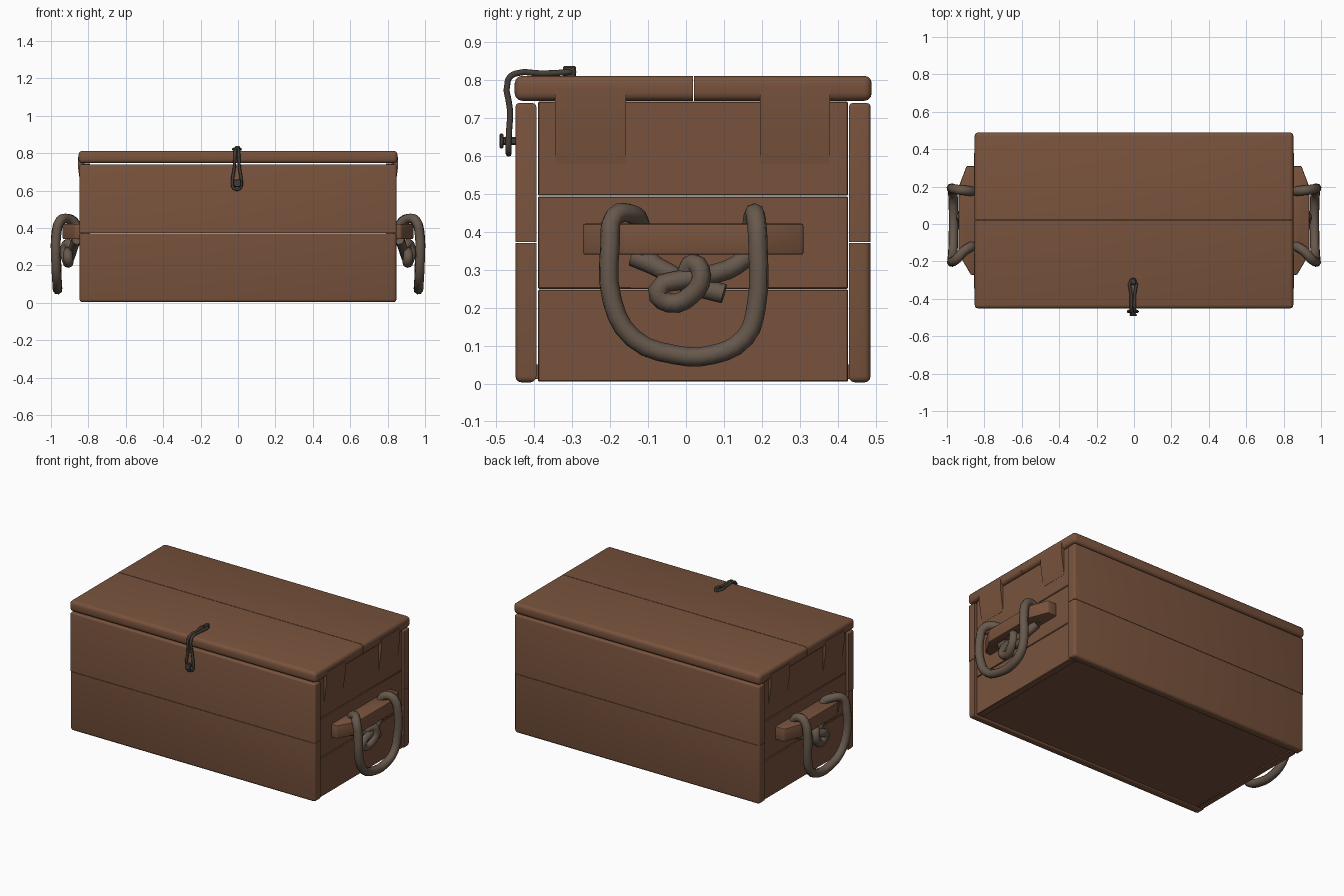
import bpy, bmesh, math
from mathutils import Vector

old = bpy.data.objects.get("Cube")
if old:
    bpy.data.objects.remove(old, do_unlink=True)


def material(name, rgb):
    m = bpy.data.materials.new(name)
    m.use_nodes = True
    m.diffuse_color = (*rgb, 1)
    bsdf = m.node_tree.nodes["Principled BSDF"]
    bsdf.inputs["Base Color"].default_value = (*rgb, 1)
    bsdf.inputs["Roughness"].default_value = 0.8
    return m


WOOD = material("brown wood", (0.19, 0.086, 0.046))
ROPE = material("grey brown rope", (0.135, 0.098, 0.072))
IRON = material("dark iron", (0.06, 0.048, 0.04))


def finish(name, bm, mat, angle=40):
    bmesh.ops.recalc_face_normals(bm, faces=bm.faces)
    me = bpy.data.meshes.new(name)
    bm.to_mesh(me)
    bm.free()
    me.materials.append(mat)
    ob = bpy.data.objects.new(name, me)
    bpy.context.collection.objects.link(ob)
    bpy.ops.object.select_all(action='DESELECT')
    ob.select_set(True)
    bpy.context.view_layer.objects.active = ob
    bpy.ops.object.shade_smooth_by_angle(angle=math.radians(angle))
    return ob


def box(name, lo, hi, mat=WOOD, soft=0.004, rounded=None, radius=0.02):
    """Box with softened edges; edges whose midpoint passes 'rounded' get a bigger bevel."""
    lo, hi = Vector(lo), Vector(hi)
    bm = bmesh.new()
    bmesh.ops.create_cube(bm, size=1)
    for v in bm.verts:
        v.co = (lo + hi) / 2 + v.co * (hi - lo)
    if rounded:
        edges = [e for e in bm.edges if rounded((e.verts[0].co + e.verts[1].co) / 2)]
        bmesh.ops.bevel(bm, geom=edges, offset=radius, segments=3, profile=0.5, affect='EDGES')
    elif soft:
        bmesh.ops.bevel(bm, geom=bm.edges[:], offset=soft, segments=1, affect='EDGES')
    return finish(name, bm, mat)


def prism(name, outline, axis, a, b, mat=WOOD, soft=0.0):
    """Extrude a 2D outline along an axis (0 = x, 2 = z) from a to b."""
    bm = bmesh.new()
    place = (lambda p, d: (d, *p)) if axis == 0 else (lambda p, d: (*p, d))
    face = bm.faces.new([bm.verts.new(place(p, a)) for p in outline])
    ext = bmesh.ops.extrude_face_region(bm, geom=[face])
    for v in ext["geom"]:
        if isinstance(v, bmesh.types.BMVert):
            v.co[axis] = b
    if soft:
        bmesh.ops.bevel(bm, geom=bm.edges[:], offset=soft, segments=2, profile=0.5, affect='EDGES')
    return finish(name, bm, mat)


def cord(name, points, radius, mat, closed=False):
    """Round cord along a smooth path, turned into a mesh."""
    cu = bpy.data.curves.new(name, 'CURVE')
    cu.dimensions = '3D'
    cu.bevel_depth, cu.bevel_resolution = radius, 2
    cu.resolution_u = 3
    cu.use_fill_caps = True
    sp = cu.splines.new('BEZIER')
    sp.bezier_points.add(len(points) - 1)
    sp.use_cyclic_u = closed
    for bp, p in zip(sp.bezier_points, points):
        bp.co = p
        bp.handle_left_type = bp.handle_right_type = 'AUTO'
    tmp = bpy.data.objects.new(name + "_path", cu)
    bpy.context.collection.objects.link(tmp)
    bpy.context.view_layer.update()
    bm = bmesh.new()
    me = tmp.to_mesh()
    bm.from_mesh(me)
    tmp.to_mesh_clear()
    bpy.data.objects.remove(tmp, do_unlink=True)
    return finish(name, bm, mat, 60)


# Front and back walls, two long planks each, rounded on the outside
for wall, inner, outer in (("front", -0.395, -0.45), ("back", 0.43, 0.487)):
    y0, y1 = sorted((inner, outer))
    mid = (y0 + y1) / 2
    out = lambda p: abs(p.y - outer) < 0.001
    box(wall + "_lower_plank", (-0.847, y0, 0.003), (0.847, y1, 0.371),
        rounded=lambda p: p.z < 0.01 or (out(p) and abs(p.x) > 0.8), radius=0.016)
    box(wall + "_upper_plank", (-0.847, y0, 0.373), (0.847, y1, 0.74),
        rounded=lambda p: p.z > 0.73 or (out(p) and abs(p.x) > 0.8), radius=0.01)

# Floor
box("floor", (-0.81, -0.4, 0.012), (0.81, 0.435, 0.05), soft=0)

# Lid, two wide planks with rounded outer rims
box("lid_front_plank", (-0.852, -0.452, 0.746), (0.852, 0.018, 0.812),
    rounded=lambda p: p.y < 0 and (p.y < -0.4 or abs(p.x) > 0.8), radius=0.02)
box("lid_back_plank", (-0.852, 0.021, 0.746), (0.852, 0.49, 0.812),
    rounded=lambda p: p.y > 0.03, radius=0.02)

# Rope routes on the +x end
loop_path = [(0.875, -0.08, 0.31), (0.862, -0.115, 0.35), (0.868, -0.12, 0.42),
             (0.91, -0.145, 0.448), (0.95, -0.19, 0.44), (0.97, -0.2, 0.37),
             (0.973, -0.195, 0.22), (0.968, -0.14, 0.12), (0.965, -0.03, 0.076),
             (0.965, 0.07, 0.076), (0.968, 0.155, 0.12), (0.97, 0.185, 0.2),
             (0.973, 0.19, 0.36), (0.95, 0.185, 0.435), (0.91, 0.18, 0.45),
             (0.868, 0.175, 0.42), (0.862, 0.17, 0.34)]
knot_path = [(0.862, 0.17, 0.34), (0.885, 0.11, 0.3), (0.905, 0.0, 0.275),
             (0.91, -0.075, 0.245), (0.905, -0.045, 0.213), (0.92, 0.015, 0.235),
             (0.925, 0.04, 0.285), (0.91, 0.02, 0.318), (0.885, -0.005, 0.28)]
tail_path = [(0.862, -0.14, 0.335), (0.875, -0.08, 0.31), (0.89, 0.01, 0.262), (0.9, 0.1, 0.237)]

for side, s in (("left", 1), ("right", -1)):
    def x_span(a, b):
        return sorted((a * s, b * s))

    # End wall of three planks
    a, b = x_span(0.79, 0.835)
    for part, z0, z1 in (("lower", 0.005, 0.248), ("middle", 0.25, 0.494), ("upper", 0.496, 0.744)):
        box(f"{side}_end_{part}_plank", (a, -0.391, z0), (b, 0.428, z1), soft=0.003)

    # Lid battens, tapering into the end wall
    for part, y0, y1 in (("front", -0.345, -0.158), ("back", 0.195, 0.38)):
        bm = bmesh.new()
        shape = [(0.82, 0.58), (0.836, 0.58), (0.855, 0.72), (0.855, 0.78), (0.82, 0.78)]
        face = bm.faces.new([bm.verts.new((x * s, y0, z)) for x, z in shape])
        ext = bmesh.ops.extrude_face_region(bm, geom=[face])
        for v in ext["geom"]:
            if isinstance(v, bmesh.types.BMVert):
                v.co.y = y1
        finish(f"{side}_{part}_lid_batten", bm, WOOD, 20)

    # Wooden carrying bar with slanted ends
    outline = [(0.83, -0.272), (0.872, -0.272), (0.937, -0.16),
               (0.937, 0.2), (0.895, 0.31), (0.83, 0.31)]
    prism(f"{side}_handle_bar", [(x * s, y) for x, y in outline], 2, 0.34, 0.422, soft=0.006)

    # Rope handle and knot
    for part, path in (("loop", loop_path), ("knot", knot_path), ("tail", tail_path)):
        cord(f"{side}_rope_{part}", [(x * s, y, z) for x, y, z in path], 0.026, ROPE)

# Wire hasp bent over the lid edge, widening to a loop round the peg
half = [(0.006, -0.30, 0.822), (0.006, -0.38, 0.818), (0.006, -0.45, 0.818),
        (0.007, -0.47, 0.8), (0.011, -0.464, 0.72), (0.021, -0.468, 0.645), (0.014, -0.468, 0.612)]
wire = half + [(-x - 0.006, y, z) for x, y, z in reversed(half)]
cord("hasp_wire", [(x + 0.003 - 0.006, y, z) for x, y, z in wire], 0.008, IRON, closed=True)
box("hasp_staple", (-0.016, -0.325, 0.805), (0.01, -0.29, 0.838), IRON)
box("hasp_peg", (-0.014, -0.485, 0.63), (0.006, -0.445, 0.65), IRON)
box("hasp_peg_head", (-0.024, -0.492, 0.62), (0.016, -0.482, 0.66), IRON, soft=0.003)
